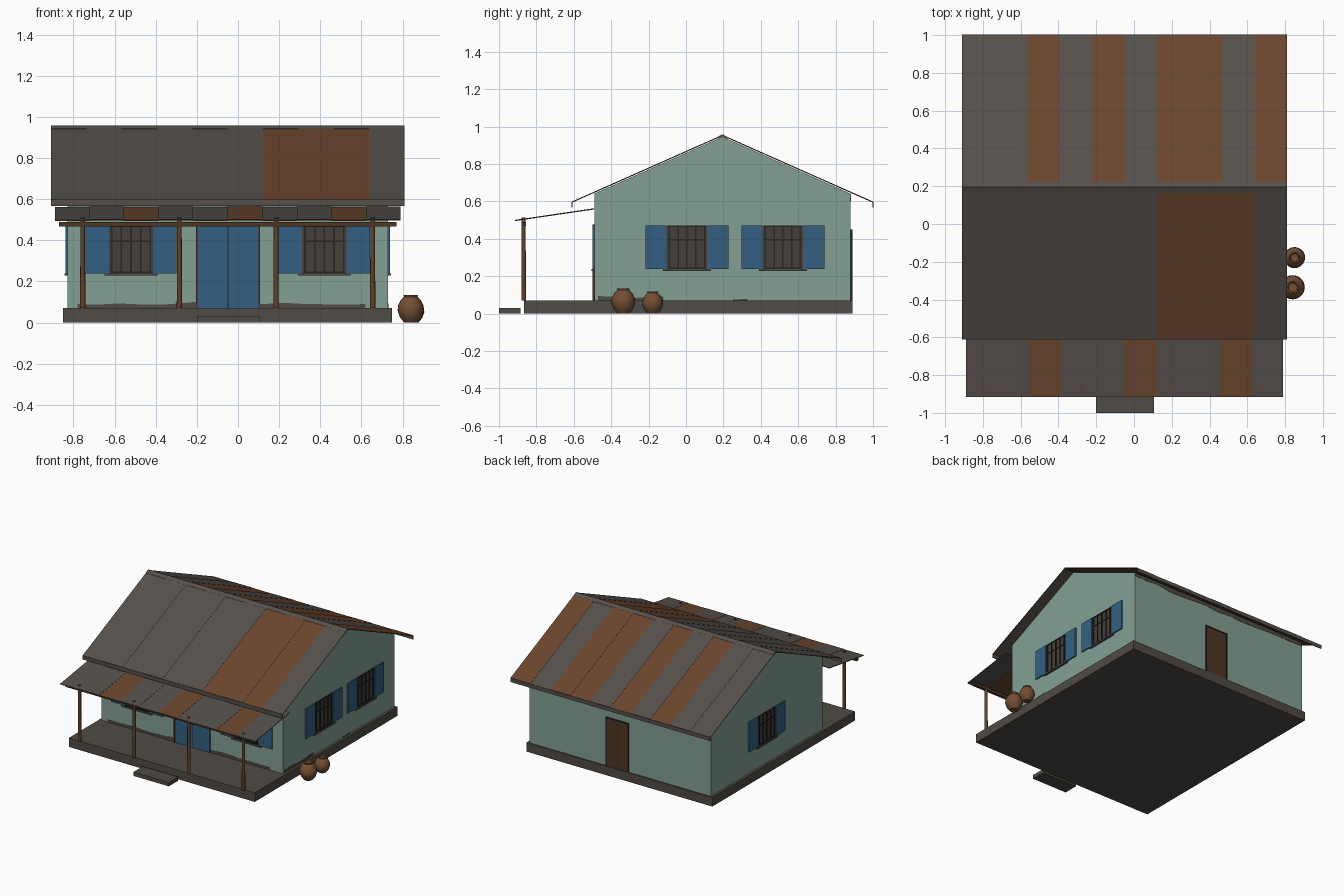
import bpy, bmesh, math, random
from mathutils import Matrix, Vector

random.seed(4)
if "Cube" in bpy.data.objects:
    bpy.data.objects.remove(bpy.data.objects["Cube"])


def material(name, *rgb):
    m = bpy.data.materials.new(name)
    m.use_nodes = True
    m.diffuse_color = (*rgb, 1)
    m.node_tree.nodes["Principled BSDF"].inputs["Base Color"].default_value = (*rgb, 1)
    return m


WALL = material("pale green plaster", .23, .35, .30)
ROOF = material("grey roof metal", .092, .080, .070)
RUST = material("rusted metal", .144, .061, .027)
STONE = material("grey stone", .080, .070, .060)
BLUE = material("blue paint", .034, .117, .22)
WOOD = material("brown wood", .122, .054, .023)
CLAY = material("brown clay", .175, .078, .035)
IRON = material("dark iron", .021, .018, .015)
PANE = material("dark opening", .060, .050, .042)
DOOR = material("dark door wood", .080, .036, .017)


def finish(name, bm, *mats):
    bmesh.ops.recalc_face_normals(bm, faces=bm.faces)
    me = bpy.data.meshes.new(name)
    bm.to_mesh(me)
    bm.free()
    for m in mats:
        me.materials.append(m)
    ob = bpy.data.objects.new(name, me)
    bpy.context.collection.objects.link(ob)
    return ob


def add_prism(bm, outline, depth, index=0):
    """Extrude a closed outline of 3D points along a vector."""
    face = bm.faces.new([bm.verts.new(p) for p in outline])
    out = bmesh.ops.extrude_face_region(bm, geom=[face], use_keep_orig=True)["geom"]
    new = [v for v in out if isinstance(v, bmesh.types.BMVert)]
    bmesh.ops.translate(bm, verts=new, vec=depth)
    for f in bm.faces:
        if any(v in new for v in f.verts) or f == face:
            f.material_index = index


def prism(name, outline, depth, mat, place=Matrix()):
    bm = bmesh.new()
    add_prism(bm, outline, depth)
    bm.transform(place)
    return finish(name, bm, mat)


def box(name, x, y, z, mat, place=Matrix()):
    outline = [(x[0], y[0], z[0]), (x[1], y[0], z[0]), (x[1], y[0], z[1]), (x[0], y[0], z[1])]
    return prism(name, outline, (0, y[1] - y[0], 0), mat, place)


# Base, step and gabled walls
FLOOR, MID, RIDGE = .07, .195, .955
box("base_slab", (-.85, .75), (-.865, .89), (0, FLOOR), STONE)
box("front_step", (-.2, .105), (-1, -.885), (0, .03), STONE)
gable = [(-.49, FLOOR), (.88, FLOOR), (.88, .642), (MID, .946), (-.49, .642)]
prism("house_walls", [(-.83, y, z) for y, z in gable], (1.56, 0, 0), WALL)

# Wall frames: local x runs along the wall, local -y points outwards
def wall_frame(x, y, degrees):
    return Matrix.Translation((x, y, 0)) @ Matrix.Rotation(math.radians(degrees), 4, "Z")


FRONT = wall_frame(0, -.49, 0)
RIGHT_SIDE = wall_frame(.73, 0, 90)
LEFT_SIDE = wall_frame(-.83, 0, -90)
BACK = wall_frame(0, .88, 180)


def window(name, u, place):
    """Barred opening with two open shutters and a sill."""
    low, high = .24, .472
    box(name + "_opening", (u - .108, u + .108), (-.003, 0), (low, high), PANE, place)
    for i in range(5):
        c = u + (i - 2) * .047
        box(name + "_bar", (c - .004, c + .004), (-.009, -.003), (low, high), IRON, place)
    for z in (low, .392, high - .008):
        box(name + "_rail", (u - .1, u + .1), (-.007, -.003), (z, z + .008), IRON, place)
    for s in (-1, 1):
        a, b = sorted((u + s * .108, u + s * .222))
        box(name + "_shutter", (a, b), (-.01, 0), (low, high), BLUE, place)
    box(name + "_sill", (u - .128, u + .128), (-.014, 0), (low - .012, low), STONE, place)


window("front_window_a", -.52, FRONT)
window("front_window_b", .42, FRONT)
window("side_window_a", .005, RIGHT_SIDE)
window("side_window_b", .518, RIGHT_SIDE)
window("lone_side_window", -.2, LEFT_SIDE)


def double_door(name, u, half, top, leaf, trim, place):
    for s in (-1, 1):
        a, b = sorted((u + s * .002, u + s * (half - .008)))
        box(name + "_leaf", (a, b), (-.006, 0), (FLOOR, top - .008), leaf, place)
        a, b = sorted((u + s * (half - .008), u + s * half))
        box(name + "_jamb", (a, b), (-.009, 0), (FLOOR, top), trim, place)
    box(name + "_lintel", (u - half, u + half), (-.009, 0), (top - .008, top), trim, place)
    box(name + "_gap", (u - .002, u + .002), (-.004, 0), (FLOOR, top - .008), IRON, place)


double_door("front_door", -.048, .156, .478, BLUE, DOOR, FRONT)
double_door("back_door", .028, .098, .45, DOOR, IRON, BACK)


# Stains: thin plates with one uneven edge
def stain(name, a, b, edge, reach, place, steps=14):
    us = [a + (b - a) * i / steps for i in range(steps + 1)]
    wavy = [(u, -.002, edge + reach * random.uniform(.45, 1)) for u in us]
    prism(name, [(b, -.002, edge), (a, -.002, edge)] + wavy, (0, .003, 0), STONE, place)


stain("front_damp_stain", -.78, .62, FLOOR, .035, FRONT)
stain("side_damp_stain", -.47, -.12, FLOOR, .025, RIGHT_SIDE, 8)
stain("small_damp_stain", .25, .33, FLOOR, .01, RIGHT_SIDE, 4)
stain("eave_stain", -.73, .83, .64, -.04, BACK)


# Roof slopes: ten overlapping metal sheets each
def sheet_roof(name, eave, top, x0, x1, rusty):
    bm = bmesh.new()
    wide = (x1 - x0) / 10
    for i in range(10):
        lift = .0015 * (i % 2)
        (ya, za), (yb, zb) = eave, top
        xa = x0 + i * wide
        outline = [(xa, ya, za + lift), (xa, yb, zb + lift),
                   (xa, yb, zb + lift - .005), (xa, ya, za + lift - .005)]
        add_prism(bm, outline, (wide, 0, 0), int(i in rusty))
    finish(name, bm, ROOF, RUST)


sheet_roof("front_roof", (-.61, .598), (MID, RIDGE), -.91, .81, {6, 7, 8})
sheet_roof("back_roof", (1.0, .598), (MID, RIDGE), -.91, .81, {2, 4, 6, 7, 9})
sheet_roof("porch_roof", (-.915, .5), (-.492, .562), -.89, .79, {2, 5, 8})

# Ridge cap and eave boards
cap = [(-.03, -.0115), (0, .004), (.03, -.0115), (.03, -.02), (0, -.008), (-.03, -.02)]
prism("ridge_cap", [(-.91, MID + y, RIDGE + z) for y, z in cap], (1.72, 0, 0), ROOF)
for name, y in (("front_eave_board", -.612), ("back_eave_board", .996)):
    box(name, (-.91, .81), (y, y + .006), (.568, .596), ROOF)


def spin(name, profile, x, y, mat, sides):
    """Lathe a profile of (radius, height) pairs around a vertical axis."""
    bm = bmesh.new()
    vs = [bm.verts.new((r, 0, z)) for r, z in profile]
    es = [bm.edges.new(pair) for pair in zip(vs, vs[1:])]
    bmesh.ops.spin(bm, geom=vs + es, axis=(0, 0, 1), cent=(0, 0, 0),
                   angle=math.tau, steps=sides)
    bmesh.ops.remove_doubles(bm, verts=bm.verts, dist=.0001)
    bm.transform(Matrix.Translation((x, y, 0)))
    ob = finish(name, bm, mat)
    bpy.ops.object.select_all(action="DESELECT")
    ob.select_set(True)
    bpy.context.view_layer.objects.active = ob
    bpy.ops.object.shade_smooth_by_angle(angle=math.radians(40))


# Porch posts and beam
for i in range(4):
    spin("porch_post", [(0, FLOOR), (.013, FLOOR), (.011, .513), (0, .513)],
         -.755 + .47 * i, -.868, WOOD, 10)
box("porch_beam", (-.87, .77), (-.88, -.856), (.468, .49), DOOR)

# Clay pots
pot = [(0, 0), (.5, 0), (.82, .4), (1, .9), (.96, 1.3), (.74, 1.75), (.5, 1.96),
       (.54, 2.1), (.42, 2.1), (.36, 1.95), (0, 1.9)]
for name, x, y, r in (("large_pot", .84, -.335, .064), ("small_pot", .85, -.178, .056)):
    spin(name, [(a * r, h * r) for a, h in pot], x, y, CLAY, 20)
